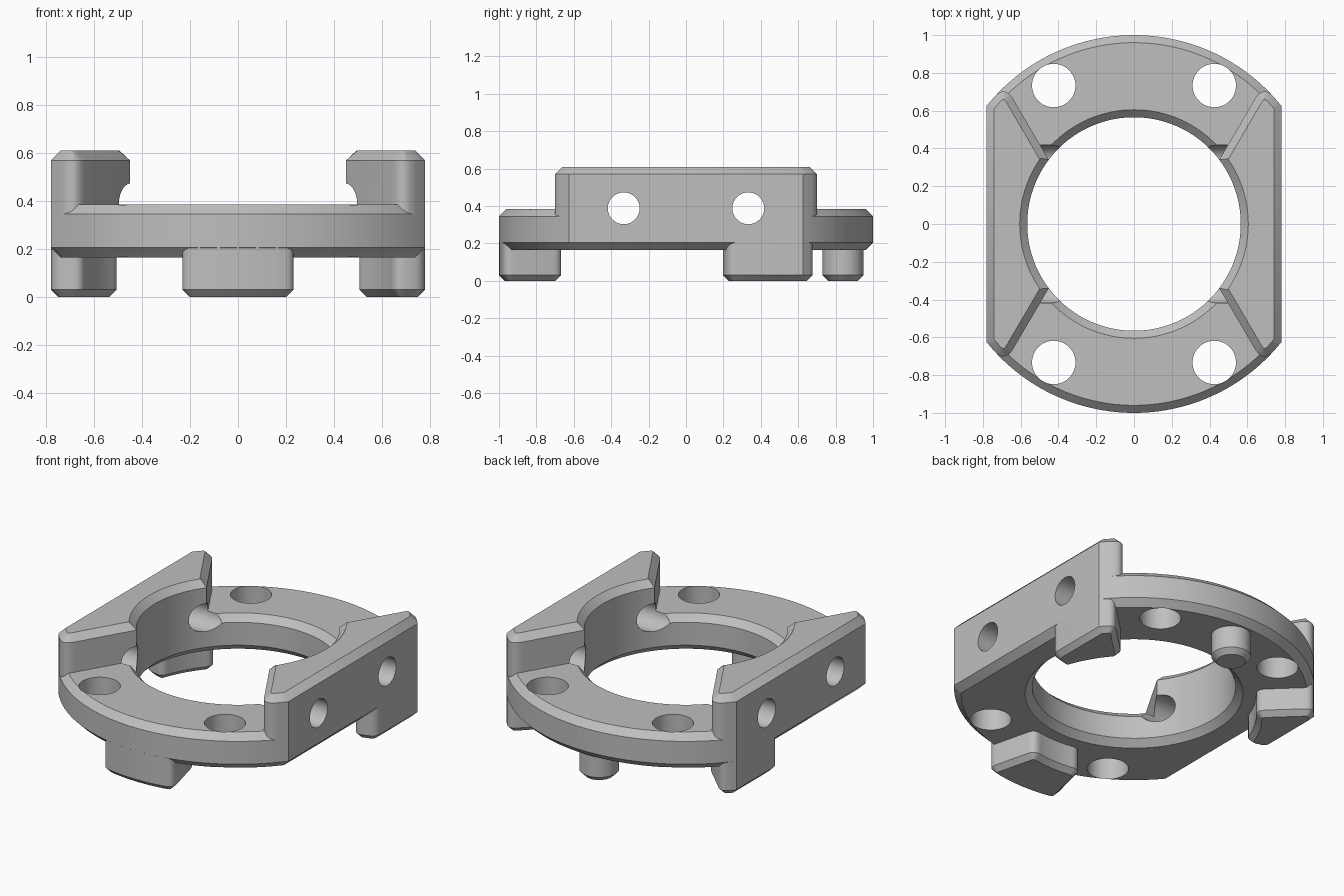
import bpy
import bmesh
from math import cos, sin, pi, radians, degrees, acos
from mathutils import Vector, Matrix

if "Cube" in bpy.data.objects:
    bpy.data.objects.remove(bpy.data.objects["Cube"], do_unlink=True)

GREY = (0.52, 0.52, 0.52, 1)
mat = bpy.data.materials.new("plain grey")
mat.use_nodes = True
mat.diffuse_color = GREY
mat.node_tree.nodes["Principled BSDF"].inputs["Base Color"].default_value = GREY

HALF_WIDTH, BORE, CHAMFER = 0.78, 0.565, 0.04
BASE_Z, DECK_Z, TOP_Z = 0.165, 0.385, 0.61
FLAT = degrees(acos(HALF_WIDTH))     # angle where the rim meets the flat side


def polar(r, deg):
    return Vector((r * cos(radians(deg)), r * sin(radians(deg))))


def arc(r, start, end, steps):
    return [polar(r, start + (end - start) * i / steps) for i in range(steps + 1)]


def rounded(points, corners, dist, steps=6):
    """Replace the listed corners of an outline by short curves."""
    out = []
    for i, p in enumerate(points):
        if i not in corners:
            out.append(p)
            continue
        ends = []
        for q in (points[i - 1], points[(i + 1) % len(points)]):
            d = q - p
            ends.append(p + d.normalized() * min(dist, d.length * 0.95))
        for k in range(steps + 1):
            t = k / steps
            out.append(ends[0] * (1 - t) ** 2 + p * 2 * t * (1 - t) + ends[1] * t * t)
    return out


def add_object(name, bm):
    bmesh.ops.recalc_face_normals(bm, faces=bm.faces[:])
    mesh = bpy.data.meshes.new(name)
    bm.to_mesh(mesh)
    bm.free()
    mesh.materials.append(mat)
    obj = bpy.data.objects.new(name, mesh)
    bpy.context.collection.objects.link(obj)
    return obj


def prism(name, outline, z0, z1, bottom=0, top=0, flip=False):
    """Extrude an outline and chamfer its bottom and top rims."""
    bm = bmesh.new()
    side = -1 if flip else 1
    face = bm.faces.new([bm.verts.new((side * p.x, p.y, z0)) for p in outline])
    ext = bmesh.ops.extrude_face_region(bm, geom=[face], use_keep_orig=True)
    moved = [g for g in ext["geom"] if isinstance(g, bmesh.types.BMVert)]
    bmesh.ops.translate(bm, verts=moved, vec=(0, 0, z1 - z0))
    bmesh.ops.recalc_face_normals(bm, faces=bm.faces[:])
    for z, size in ((z0, bottom), (z1, top)):
        if size:
            rim = [e for e in bm.edges if all(abs(v.co.z - z) < 1e-5 for v in e.verts)]
            bmesh.ops.bevel(bm, geom=rim, offset=size, offset_type='OFFSET',
                            segments=1, profile=0.5, affect='EDGES')
    return add_object(name, bm)


def lathe(name, profile, matrix=Matrix(), steps=96):
    """Turn (radius, height) points into a closed solid."""
    bm = bmesh.new()
    rings = [[bm.verts.new((r * cos(2 * pi * i / steps), r * sin(2 * pi * i / steps), z))
              for i in range(steps)] for r, z in profile]
    for a, b in zip(rings, rings[1:]):
        for i in range(steps):
            j = (i + 1) % steps
            bm.faces.new((a[i], a[j], b[j], b[i]))
    bm.faces.new(rings[0])
    bm.faces.new(rings[-1])
    bm.transform(matrix)
    return add_object(name, bm)


def cut(obj, cutters):
    for cutter in cutters:
        cutter.hide_render = True
        mod = obj.modifiers.new("cut", 'BOOLEAN')
        mod.operation = 'DIFFERENCE'
        mod.solver = 'EXACT'
        mod.object = cutter
        bpy.context.view_layer.objects.active = obj
        bpy.ops.object.modifier_apply(modifier=mod.name)


# Flat-sided ring with chamfered rims
rim = arc(1, FLAT, 180 - FLAT, 56) + arc(1, 180 + FLAT, 360 - FLAT, 56)
ring = prism("base_ring", rim, BASE_Z, DECK_Z, CHAMFER, CHAMFER)

# Raised side walls: bore arc inside, slanted ends, rounded tips
tip = Vector((0.681, 0.732))
mid = FLAT + 3.7
upper = [tip] + arc(1, mid, FLAT, 2)
inner = arc(BORE, -37, 37, 40)
lower = [Vector((p.x, -p.y)) for p in reversed(upper)]
outline = inner + upper + lower
outline = rounded(outline, {len(inner), len(outline) - 1}, 0.08)
walls = [prism(name, outline, 0.25, TOP_Z, top=CHAMFER, flip=flip)
         for name, flip in (("left_wall", False), ("right_wall", True))]

# Cutters: flared bore, four vertical holes, two cross holes
flare = BORE + 2 * CHAMFER
bore = lathe("bore_cutter", [(flare, BASE_Z - CHAMFER), (BORE, BASE_Z + CHAMFER),
                             (BORE, DECK_Z - CHAMFER), (flare, DECK_Z + CHAMFER)], steps=192)
holes = [lathe("hole_cutter", [(0.115, 0), (0.115, 1)],
               Matrix.Translation((x, y, 0)), 48)
         for x in (-0.425, 0.425) for y in (-0.733, 0.733)]
cross = [lathe("cross_cutter", [(0.085, -1), (0.085, 1)],
               Matrix.Translation((0, y, 0.388)) @ Matrix.Rotation(pi / 2, 4, 'Y'), 48)
         for y in (-0.333, 0.333)]
cut(ring, [bore] + holes + cross)
for wall in walls:
    cut(wall, cross)
for cutter in [bore] + holes + cross:
    bpy.data.objects.remove(cutter, do_unlink=True)


# Three feet: ring sectors trimmed by the flat sides
def foot(name, angle, flip=False):
    a, b = angle - 14, angle + 14
    angles = [a + (b - a) * i / 6 for i in range(7)]
    if a < FLAT < b:
        angles = [a, FLAT, b]
    outer = [polar(min(1, HALF_WIDTH / max(abs(cos(radians(t))), 0.01)), t) for t in angles]
    inside = arc(0.68, b, a, 6)
    pts = outer + inside
    n = len(outer)
    pts = rounded(pts, {0, n - 1, n, len(pts) - 1}, 0.05)
    return prism(name, pts, 0, BASE_Z + CHAMFER, bottom=0.03, flip=flip)


parts = [ring] + walls
parts += [foot("front_foot", 270), foot("left_foot", 30), foot("right_foot", 30, True)]

# Round locating peg at the back
parts.append(lathe("back_peg", [(0.08, 0), (0.11, 0.03), (0.11, 0.2)],
                   Matrix.Translation((0, 0.84, 0)), 48))

# Smooth curved faces, keep chamfers crisp
bpy.ops.object.select_all(action='DESELECT')
for part in parts:
    part.select_set(True)
bpy.context.view_layer.objects.active = ring
bpy.ops.object.shade_smooth_by_angle(angle=radians(30))
